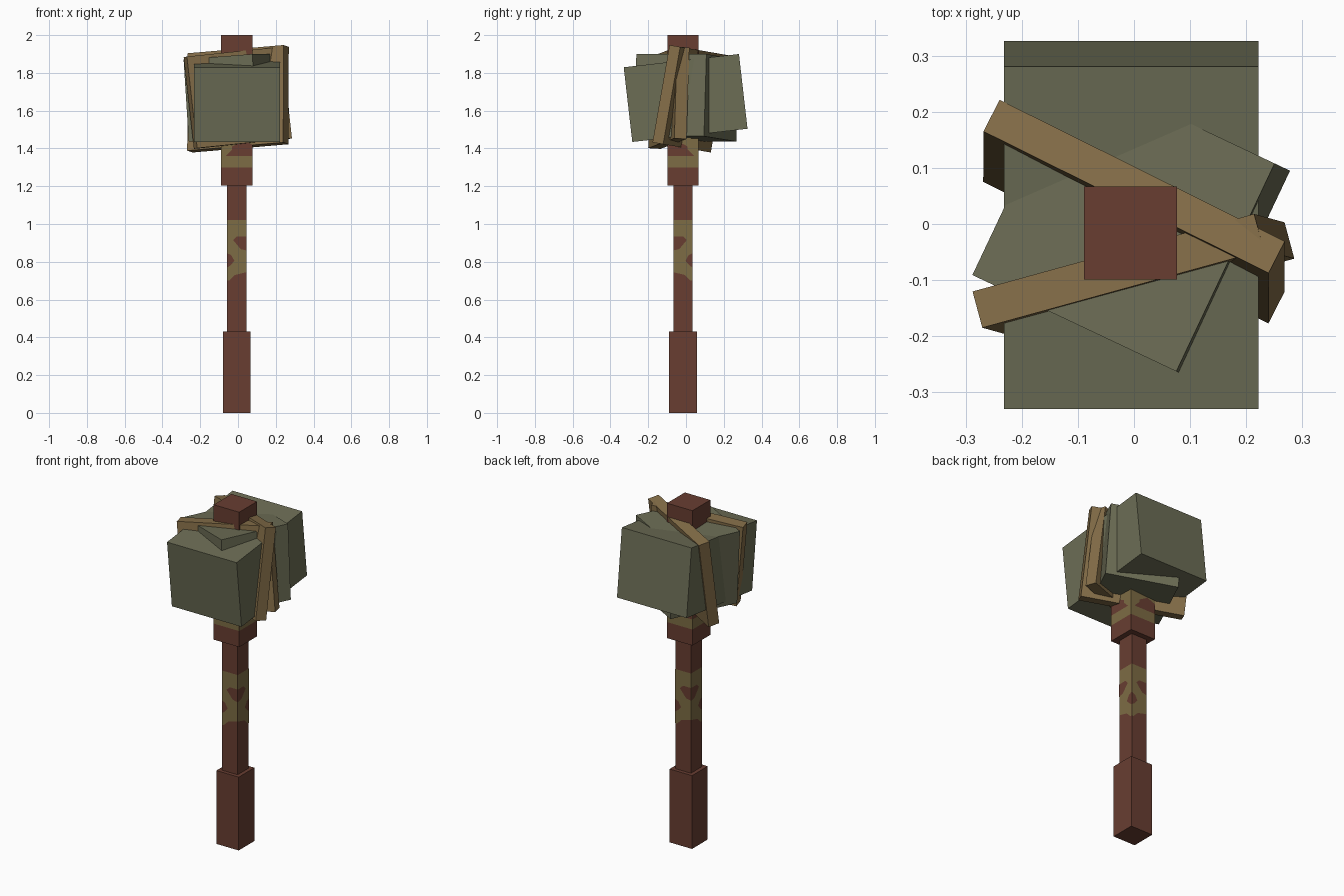
import bpy, bmesh
from math import radians
from mathutils import Vector, Matrix, Euler

cube = bpy.data.objects.get("Cube")
if cube:
    bpy.data.objects.remove(cube, do_unlink=True)


def material(name, rgb):
    m = bpy.data.materials.new(name)
    m.use_nodes = True
    m.diffuse_color = (*rgb, 1)
    m.node_tree.nodes["Principled BSDF"].inputs["Base Color"].default_value = (*rgb, 1)
    return m


brown = material("red_brown_wood", (0.138, 0.048, 0.031))
stone = material("grey_green_stone", (0.150, 0.153, 0.091))
tan = material("tan_wood", (0.235, 0.157, 0.066))
ochre = material("ochre_paint", (0.205, 0.150, 0.058))


def finish(name, bm, mat):
    mesh = bpy.data.meshes.new(name)
    bm.to_mesh(mesh)
    bm.free()
    mesh.materials.append(mat)
    ob = bpy.data.objects.new(name, mesh)
    bpy.context.collection.objects.link(ob)
    return ob


def block(name, mat, size, centre, tilt=(0, 0, 0)):
    """Box of a given size, turned by tilt in degrees."""
    bm = bmesh.new()
    rot = Euler([radians(a) for a in tilt]).to_matrix().to_4x4()
    bmesh.ops.create_cube(bm, size=1, matrix=Matrix.Translation(centre) @ rot @ Matrix.Diagonal((*size, 1)))
    return finish(name, bm, mat)


AXIS = Vector((-0.006, -0.016, 0))


def painted(name, mat, outlines, half, lift):
    """Thin painted shapes repeated on all four sides of a square post."""
    bm = bmesh.new()
    sides = [((0, -1, 0), (1, 0, 0)), ((1, 0, 0), (0, -1, 0)),
             ((0, 1, 0), (-1, 0, 0)), ((-1, 0, 0), (0, 1, 0))]
    for n, t in sides:
        n, t = Vector(n), Vector(t)
        for outline in outlines:
            face = bm.faces.new([bm.verts.new(AXIS + n * (half + lift) + t * u + Vector((0, 0, z)))
                                 for u, z in outline])
            face.normal_update()
            if face.normal.dot(n) < 0:
                face.normal_flip()
    return finish(name, bm, mat)


# Handle: grip, shaft and upper post
for name, width, low, high in (("grip", 0.146, 0, 0.432),
                               ("shaft", 0.102, 0.432, 1.205),
                               ("upper_post", 0.166, 1.205, 2.0)):
    block(name, brown, (width, width, high - low), AXIS + Vector((0, 0, (low + high) / 2)))

# Painted band and spots on the shaft
s = 0.051
painted("shaft_band", ochre,
        [[(-s, 0.70), (-0.04, 0.70), (-0.01, 0.73), (s, 0.745), (s, 1.02), (-s, 1.02)]], s, 0.001)
painted("shaft_spots", brown,
        [[(s, 0.86), (s, 0.935), (0, 0.935), (-0.02, 0.915), (0.02, 0.867)],
         [(-s, 0.77), (-0.035, 0.78), (-0.013, 0.805), (-0.03, 0.835), (-s, 0.845)]], s, 0.002)

# Painted band and spots on the upper post
p = 0.083
painted("post_band", ochre, [[(-p, 1.30), (p, 1.30), (p, 1.5), (-p, 1.5)]], p, 0.001)
painted("post_spots", brown,
        [[(-0.06, 1.36), (p, 1.36), (p, 1.42), (0.03, 1.44), (-0.025, 1.41), (-0.025, 1.395)]], p, 0.002)

# Stone head: two crossed blocks
block("long_stone", stone, (0.454, 0.614, 0.398), (-0.005, -0.002, 1.667), (6.55, 0, 0))
block("turned_stone", stone, (0.403, 0.41, 0.436), (-0.005, 0.002, 1.668), (0, -4, -25.3))

# Wooden slabs wedged through the head
block("rear_slab", tan, (0.569, 0.064, 0.523), (0, 0.022, 1.663), (-8.9, -4.4, -26.4))
block("front_slab", tan, (0.523, 0.067, 0.488), (-0.001, -0.091, 1.668), (-3.4, -5.7, 15.4))
